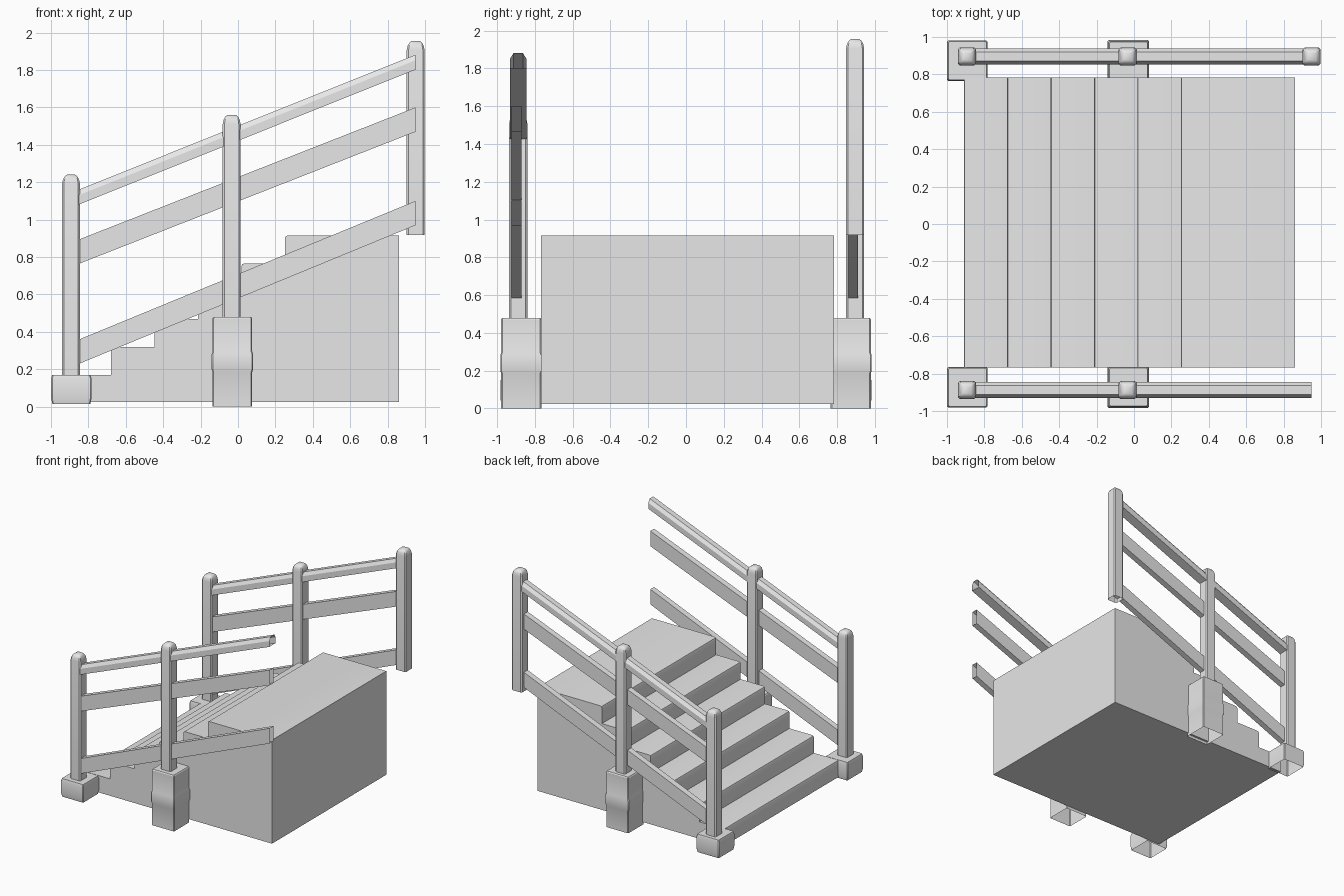
import bpy, bmesh, math

if "Cube" in bpy.data.objects:
    bpy.data.objects.remove(bpy.data.objects["Cube"], do_unlink=True)

grey = bpy.data.materials.new("plain grey")
grey.use_nodes = True
grey.diffuse_color = (0.8, 0.8, 0.8, 1)
grey.node_tree.nodes["Principled BSDF"].inputs["Base Color"].default_value = (0.8, 0.8, 0.8, 1)


def loft(name, rings, cap_start=False, cap_end=False, smooth=True):
    """Skin a row of matching closed rings, with optional end caps."""
    bm = bmesh.new()
    loops = [[bm.verts.new(p) for p in ring] for ring in rings]
    n = len(loops[0])
    for a, b in zip(loops, loops[1:]):
        for i in range(n):
            j = (i + 1) % n
            bm.faces.new((a[i], a[j], b[j], b[i]))
    if cap_start:
        bm.faces.new(loops[0])
    if cap_end:
        bm.faces.new(loops[-1])
    bmesh.ops.recalc_face_normals(bm, faces=bm.faces)
    mesh = bpy.data.meshes.new(name)
    bm.to_mesh(mesh)
    bm.free()
    mesh.materials.append(grey)
    obj = bpy.data.objects.new(name, mesh)
    bpy.context.collection.objects.link(obj)
    if smooth:
        bpy.ops.object.select_all(action='DESELECT')
        obj.select_set(True)
        bpy.context.view_layer.objects.active = obj
        bpy.ops.object.shade_smooth_by_angle(angle=math.radians(30))
    return obj


def square_ring(x, y, z, half, chamfer):
    """Square outline with cut corners."""
    h, c = half, half - chamfer
    outline = [(h, -c), (h, c), (c, h), (-c, h), (-h, c), (-h, -c), (-c, -h), (c, -h)]
    return [(x + u, y + v, z) for u, v in outline]


# Stair body: a stepped side profile with rounded nosings
STEPS, RUN, RISE, FLOOR, NOSE = 6, 0.232, 0.149, 0.025, 0.015
profile = [(0.86, FLOOR), (-0.91, FLOOR)]
for i in range(STEPS):
    x, z = -0.91 + RUN * i, 0.17 + RISE * i
    if i:
        profile.append((x, z - RISE))
    for k in range(3):
        a = k * math.pi / 4
        profile.append((x + NOSE * (1 - math.cos(a)), z - NOSE * (1 - math.sin(a))))
profile.append((0.86, 0.17 + RISE * (STEPS - 1)))
loft("stair_body", [[(x, y, z) for x, z in profile] for y in (-0.767, 0.784)], True, True)


def post(name, x, y, bottom, top):
    """Square post with a rounded head and an open foot."""
    levels = [(bottom, 0.048), (top - 0.05, 0.048), (top - 0.025, 0.043),
              (top - 0.008, 0.033), (top, 0.022)]
    loft(name, [square_ring(x, y, z, h, h * 0.2) for z, h in levels], cap_end=True)


def block(name, x, y, levels):
    """Stone footing with a swollen band and an open underside."""
    loft(name, [square_ring(x, y, z, h, 0.006) for z, h in levels], cap_end=True)


def rail(name, y, section, z_start, z_end):
    """Sloping rail with upright, open ends."""
    loft(name, [[(x, y + v, z + w) for v, w in section]
                for x, z in ((-0.86, z_start), (0.95, z_end))])


CORNER = [(0.015, 0.102), (0.045, 0.108), (0.15, 0.108), (0.17, 0.102)]
MIDDLE = [(0.0, 0.106), (0.185, 0.106), (0.2, 0.111), (0.28, 0.111),
          (0.295, 0.106), (0.472, 0.106), (0.48, 0.101)]
PLANK = [(-0.026, -0.065), (0.026, -0.065), (0.026, 0.065), (-0.026, 0.065)]
HANDRAIL = [(-0.043, -0.04), (0.043, -0.04), (0.043, 0.01),
            (0.024, 0.04), (-0.024, 0.04), (-0.043, 0.01)]

# Footings, posts and rails on both sides
for side, s, post_y in (("right", -1, -0.888), ("left", 1, 0.895)):
    block(side + "_lower_footing", -0.891, s * 0.873, CORNER)
    block(side + "_middle_footing", -0.03, s * 0.872, MIDDLE)
    post(side + "_lower_post", -0.893, post_y, 0.165, 1.24)
    post(side + "_middle_post", -0.034, post_y, 0.47, 1.56)
    rail_y = post_y - 0.01
    rail(side + "_bottom_rail", rail_y, PLANK, 0.29, 1.035)
    rail(side + "_middle_rail", rail_y, PLANK, 0.825, 1.535)
    rail(side + "_handrail", post_y, HANDRAIL, 1.117, 1.842)

# The upper post stands on one side only
post("left_upper_post", 0.95, 0.895, 0.917, 1.955)
